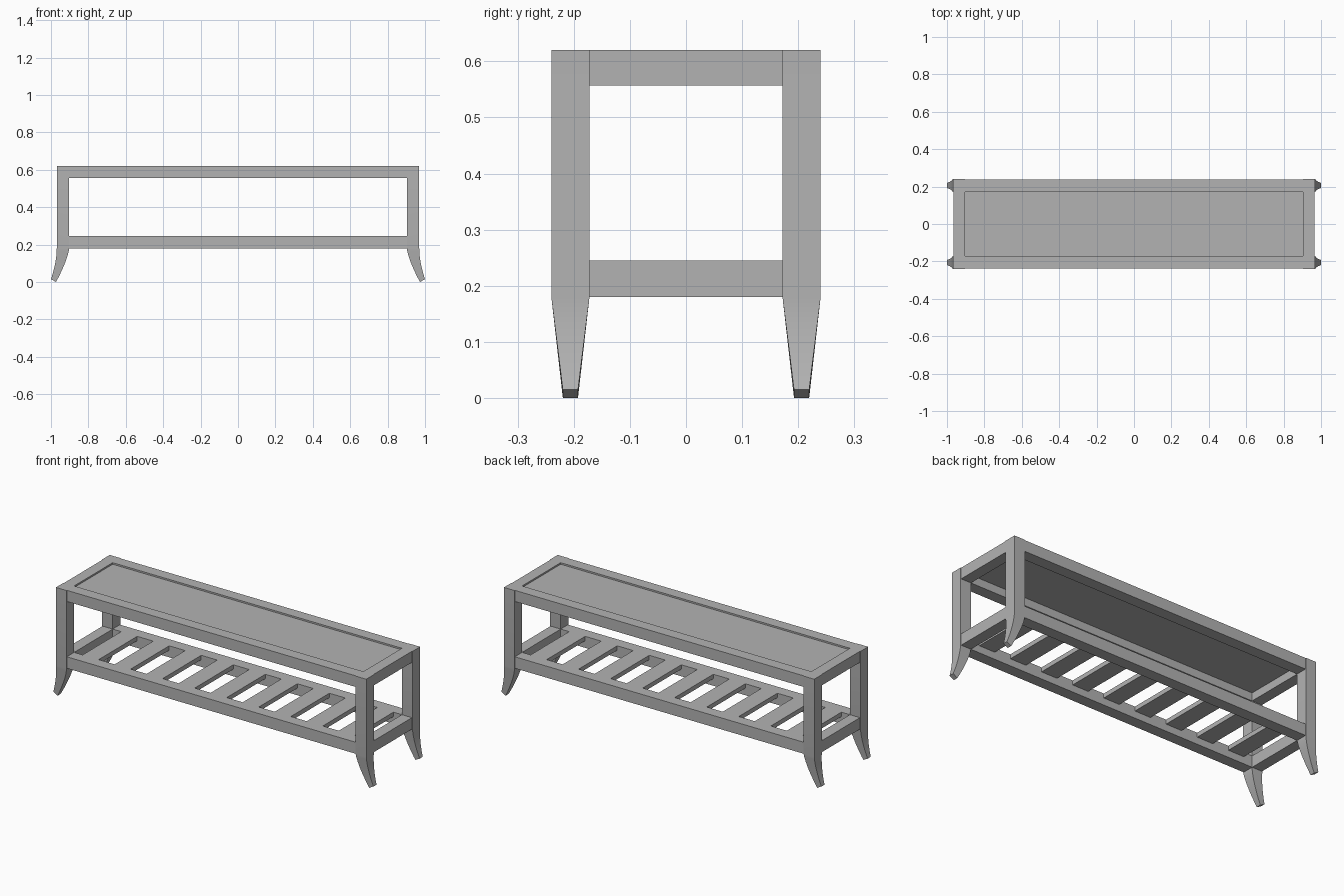
import bpy, bmesh

if "Cube" in bpy.data.objects:
    bpy.data.objects.remove(bpy.data.objects["Cube"])

mat = bpy.data.materials.new("grey paint")
mat.diffuse_color = (0.45, 0.45, 0.45, 1)
mat.use_nodes = True
mat.node_tree.nodes["Principled BSDF"].inputs["Base Color"].default_value = mat.diffuse_color

# Leg square footprint and rail levels
XI, XO = 0.903, 0.969
YI, YO = 0.172, 0.24
STEP = 0.003          # rails sit just behind the leg faces
TOP, TOP_LOW = 0.62, 0.557
SHELF, SHELF_LOW = 0.245, 0.18


def finish(name, bm):
    bmesh.ops.recalc_face_normals(bm, faces=bm.faces)
    me = bpy.data.meshes.new(name)
    bm.to_mesh(me)
    bm.free()
    me.materials.append(mat)
    ob = bpy.data.objects.new(name, me)
    bpy.context.collection.objects.link(ob)
    return ob


def box(name, x0, x1, y0, y1, z0, z1):
    bm = bmesh.new()
    bmesh.ops.create_cube(bm, size=1)
    for v in bm.verts:
        v.co = ((x0 + x1) / 2 + v.co.x * (x1 - x0),
                (y0 + y1) / 2 + v.co.y * (y1 - y0),
                (z0 + z1) / 2 + v.co.z * (z1 - z0))
    return finish(name, bm)


def leg(name, sx, sy):
    # Straight post lofted into a tapered foot that sweeps outwards
    yc, hw, n = (YI + YO) / 2, (YO - YI) / 2, 12
    sections = [(XI, XO, TOP, TOP, hw)]
    for i in range(n + 1):
        t = i / n
        sections.append((XI + 0.07 * t ** 1.4, XO + 0.031 * t ** 1.8,
                         0.18 * (1 - t), 0.18 - 0.165 * t,
                         hw + (0.0135 - hw) * t))
    bm = bmesh.new()
    rings = []
    for xi, xo, zi, zo, h in sections:
        pts = [(xi, yc - h, zi), (xo, yc - h, zo), (xo, yc + h, zo), (xi, yc + h, zi)]
        rings.append([bm.verts.new((sx * x, sy * y, z)) for x, y, z in pts])
    for a, b in zip(rings, rings[1:]):
        for k in range(4):
            m = (k + 1) % 4
            bm.faces.new((a[k], a[m], b[m], b[k]))
    bm.faces.new(rings[0])
    bm.faces.new(rings[-1])
    ob = finish(name, bm)
    bpy.context.view_layer.objects.active = ob
    ob.select_set(True)
    bpy.ops.object.shade_smooth_by_angle(angle=0.4)
    ob.select_set(False)


# Four legs
for sx, side in ((-1, "left"), (1, "right")):
    for sy, end in ((-1, "front"), (1, "back")):
        leg(f"{end}_{side}_leg", sx, sy)

# Rails around the top and the shelf
for level, z0, z1 in (("top", TOP_LOW, TOP), ("shelf", SHELF_LOW, SHELF)):
    for s, end, side in ((-1, "front", "left"), (1, "back", "right")):
        y0, y1 = sorted((s * YI, s * (YO - STEP)))
        box(f"{end}_{level}_rail", -XI, XI, y0, y1, z0, z1)
        x0, x1 = sorted((s * XI, s * (XO - STEP)))
        box(f"{side}_{level}_rail", x0, x1, -YI, YI, z0, z1)

# Slightly recessed top panel
box("top_panel", -XI, XI, -YI, YI, 0.602, 0.611)

# Nine shelf slats, flush with the shelf rails
for i in range(9):
    x = (i - 4) * 0.2
    box(f"shelf_slat_{i + 1}", x - 0.05, x + 0.05, -YI, YI, SHELF - 0.025, SHELF)
